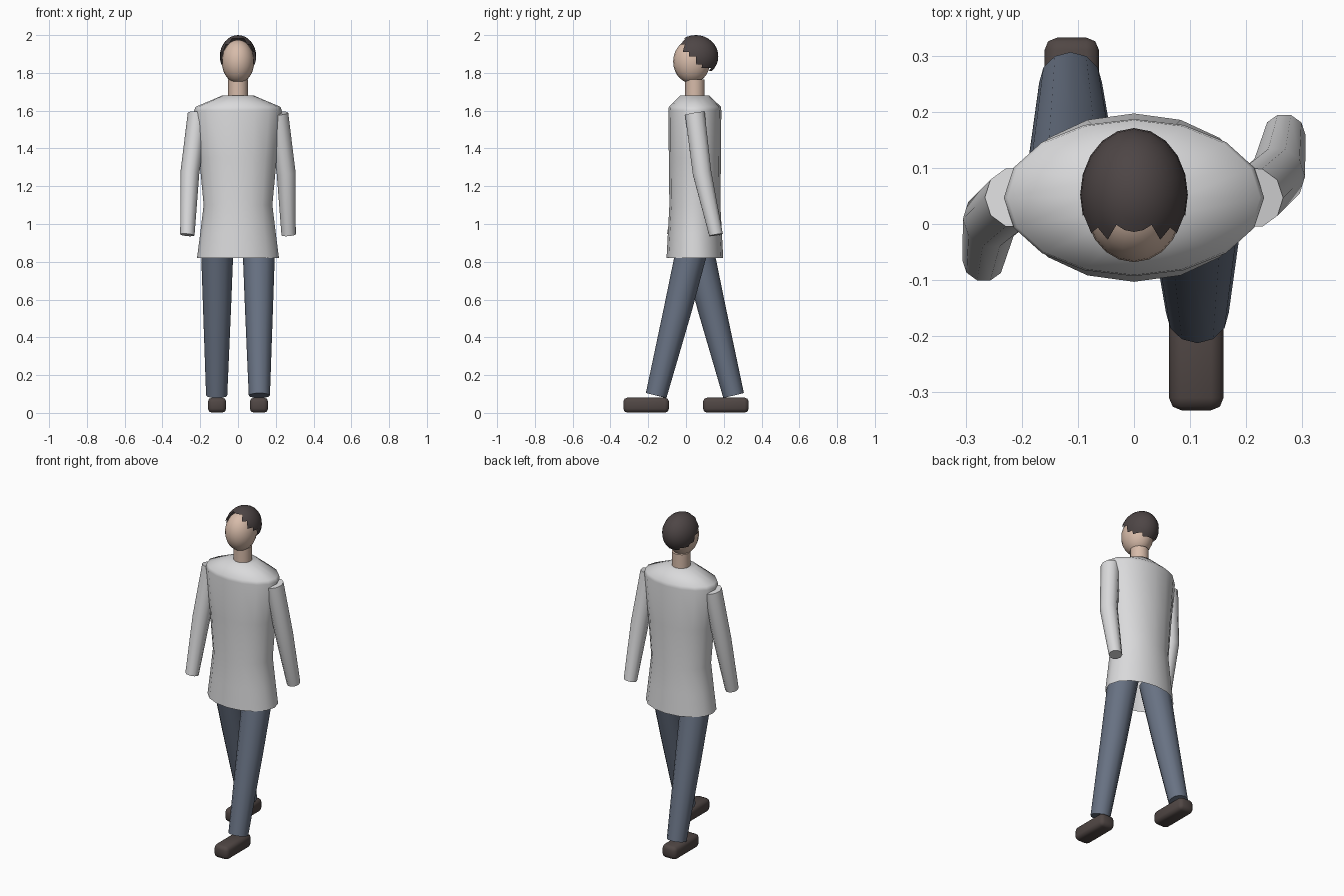
import bpy, bmesh, math
from mathutils import Vector, Matrix

cube = bpy.data.objects.get("Cube")
if cube:
    bpy.data.objects.remove(cube, do_unlink=True)

MID_Y = 0.047  # body axis


def material(name, rgb):
    m = bpy.data.materials.new(name)
    m.use_nodes = True
    m.diffuse_color = (*rgb, 1)
    bsdf = m.node_tree.nodes["Principled BSDF"]
    bsdf.inputs["Base Color"].default_value = (*rgb, 1)
    bsdf.inputs["Roughness"].default_value = 0.8
    return m


COAT = material("light grey coat", (0.70, 0.70, 0.71))
SKIN = material("skin", (0.68, 0.50, 0.40))
DENIM = material("slate blue trousers", (0.14, 0.17, 0.23))
HAIR = material("dark brown hair", (0.075, 0.06, 0.06))
SHOE = material("dark brown shoes", (0.08, 0.062, 0.058))


def finish(name, bm, mat, angle):
    bmesh.ops.recalc_face_normals(bm, faces=bm.faces)
    mesh = bpy.data.meshes.new(name)
    bm.to_mesh(mesh)
    bm.free()
    mesh.materials.append(mat)
    obj = bpy.data.objects.new(name, mesh)
    bpy.context.collection.objects.link(obj)
    bpy.ops.object.select_all(action="DESELECT")
    obj.select_set(True)
    bpy.context.view_layer.objects.active = obj
    bpy.ops.object.shade_smooth_by_angle(angle=math.radians(angle))
    return obj


def loft(name, rings, mat, sides, angle=50, cap_bottom=True):
    """Skin elliptical rings given as (centre, x radius, y radius), top first."""
    bm = bmesh.new()
    loops = []
    axis = Vector(rings[0][0]) - Vector(rings[-1][0])
    turn = Vector((0, 0, 1)).rotation_difference(axis)
    for centre, rx, ry in rings:
        loop = []
        for i in range(sides):
            a = math.tau * i / sides
            offset = turn @ Vector((rx * math.cos(a), ry * math.sin(a), 0))
            loop.append(bm.verts.new(Vector(centre) + offset))
        loops.append(loop)
    for up, low in zip(loops, loops[1:]):
        for i in range(sides):
            j = (i + 1) % sides
            bm.faces.new((up[i], up[j], low[j], low[i]))
    bm.faces.new(loops[0])
    if cap_bottom:
        bm.faces.new(loops[-1])
    return finish(name, bm, mat, angle)


def ellipsoid(centre, radii, u, v):
    bm = bmesh.new()
    bmesh.ops.create_uvsphere(bm, u_segments=u, v_segments=v, radius=1)
    bmesh.ops.transform(bm, verts=bm.verts,
                        matrix=Matrix.Translation(centre) @ Matrix.Diagonal((*radii, 1)))
    return bm


# Long coat, open at the hem: height, half width, half depth
coat_profile = [(1.68, 0.084, 0.077), (1.62, 0.225, 0.138), (1.60, 0.232, 0.14),
                (1.35, 0.205, 0.138), (1.10, 0.182, 0.135), (0.95, 0.20, 0.143),
                (0.82, 0.217, 0.15)]
loft("coat", [((0, MID_Y, z), rx, ry) for z, rx, ry in coat_profile],
     COAT, 16, angle=80, cap_bottom=False)

# Neck
loft("neck", [((0, MID_Y, 1.765), 0.052, 0.052), ((0, MID_Y, 1.66), 0.052, 0.052)], SKIN, 16)

# Head
finish("head", ellipsoid((0, 0.03, 1.86), (0.086, 0.098, 0.115), 20, 14), SKIN, 60)

# Hair cap, trimmed along the forehead and the slanting nape line
hair = ellipsoid((0, 0.052, 1.888), (0.096, 0.119, 0.112), 20, 16)
trimmed = []
for f in hair.faces:
    c = f.calc_center_median()
    if c.y < -0.012 or c.z < 1.915 - 0.75 * (c.y + 0.01):
        trimmed.append(f)
bmesh.ops.delete(hair, geom=trimmed, context="FACES")
finish("hair", hair, HAIR, 60)

# Limbs and shoes in mid stride: the left leg and right arm swing forward
for side, s in (("left", 1), ("right", -1)):
    # Sleeve: shoulder, elbow, wrist
    loft(side + "_arm", [((s * 0.212, MID_Y, 1.585), 0.054, 0.055),
                         ((s * 0.255, MID_Y + s * 0.038, 1.27), 0.050, 0.052),
                         ((s * 0.268, MID_Y + s * 0.112, 0.942), 0.038, 0.038)],
         COAT, 10)
    # Trouser leg: hip, knee, ankle
    ankle_y = MID_Y - s * 0.205
    loft(side + "_leg", [((s * 0.11, MID_Y, 0.93), 0.088, 0.086),
                         ((s * 0.111, MID_Y - s * 0.09, 0.55), 0.074, 0.074),
                         ((s * 0.113, ankle_y, 0.092), 0.056, 0.056)],
         DENIM, 12)
    # Rounded shoe
    bm = bmesh.new()
    bmesh.ops.create_cube(bm, size=1)
    bmesh.ops.transform(bm, verts=bm.verts,
                        matrix=Matrix.Translation((s * 0.111, -s * 0.211, 0.041))
                        @ Matrix.Diagonal((0.097, 0.242, 0.08, 1)))
    bmesh.ops.bevel(bm, geom=bm.edges[:], offset=0.022, segments=2,
                    profile=0.5, affect="EDGES")
    finish(side + "_shoe", bm, SHOE, 50)
